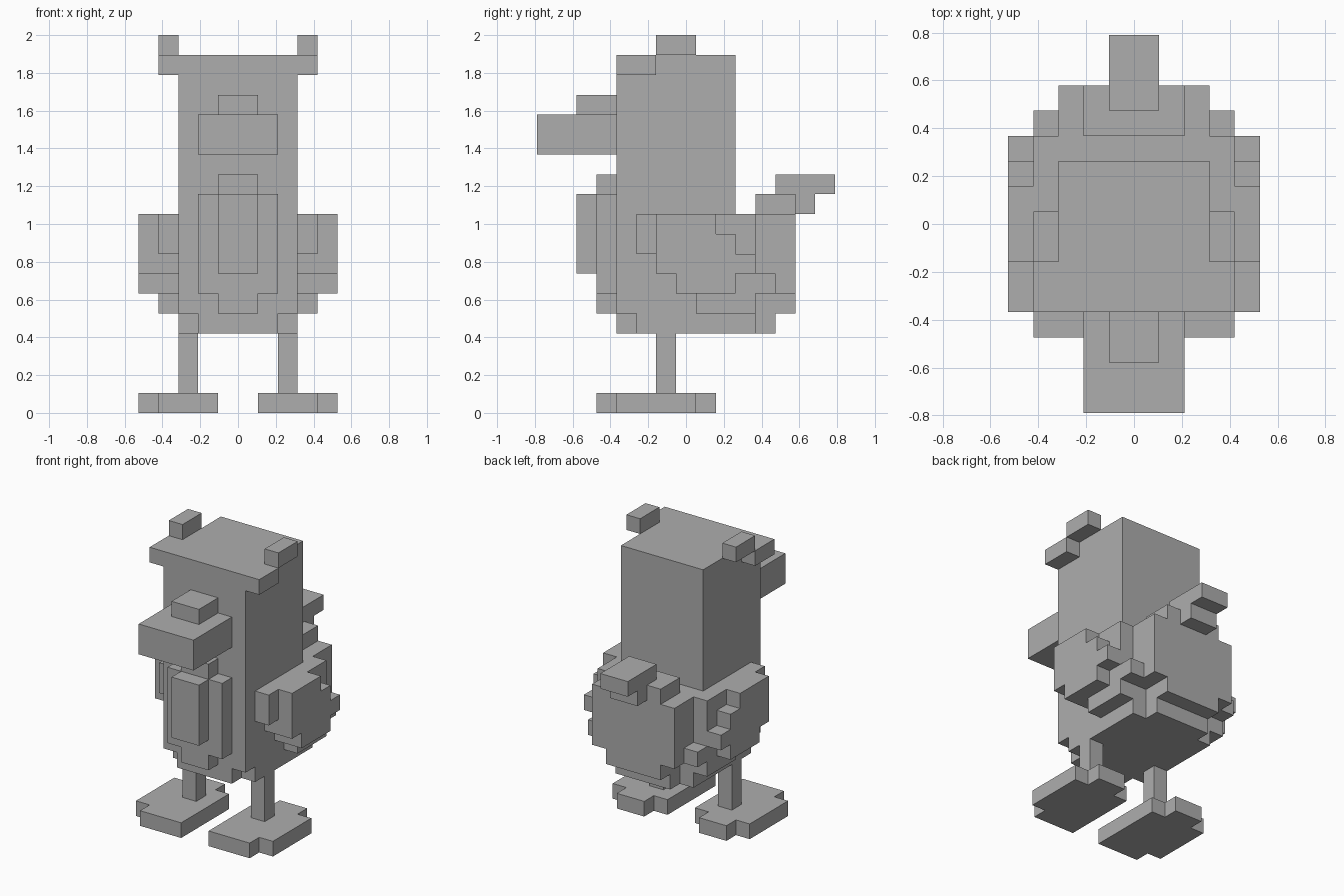
import bpy
import bmesh
import math
from mathutils import Vector

UNIT = 2 / 19  # edge length of one block

default_cube = bpy.data.objects.get("Cube")
if default_cube:
    bpy.data.objects.remove(default_cube, do_unlink=True)

grey = bpy.data.materials.new("plain_grey")
grey.use_nodes = True
colour = (0.42, 0.42, 0.42, 1)
grey.diffuse_color = colour
grey.node_tree.nodes["Principled BSDF"].inputs["Base Color"].default_value = colour


def fill(boxes):
    """Collect the unit cells covered by boxes given as x, y and z ranges."""
    return {(x, y, z)
            for xs, ys, zs in boxes
            for x in range(*xs) for y in range(*ys) for z in range(*zs)}


def build(name, cells):
    """Make one clean outer shell around a set of unit cells."""
    bm = bmesh.new()
    corners = {}

    def corner(point):
        key = tuple(round(value) for value in point)
        if key not in corners:
            position = Vector(key) + Vector((0, 0.5, 0))
            corners[key] = bm.verts.new(position * UNIT)
        return corners[key]

    for cell in cells:
        centre = Vector(cell) + Vector((0.5, 0.5, 0.5))
        for axis in range(3):
            for sign in (-1, 1):
                neighbour = list(cell)
                neighbour[axis] += sign
                if tuple(neighbour) in cells:
                    continue
                normal, side = Vector(), Vector()
                normal[axis] = sign / 2
                side[(axis + 1) % 3] = 0.5
                up = normal.cross(side) * 2
                middle = centre + normal
                bm.faces.new([corner(middle + side * a + up * b)
                              for a, b in ((-1, -1), (1, -1), (1, 1), (-1, 1))])
    # Merge the unit squares into large flat faces
    bmesh.ops.dissolve_limit(bm, angle_limit=math.radians(1),
                             verts=bm.verts[:], edges=bm.edges[:])
    mesh = bpy.data.meshes.new(name)
    bm.to_mesh(mesh)
    bm.free()
    mesh.materials.append(grey)
    part = bpy.data.objects.new(name, mesh)
    bpy.context.collection.objects.link(part)


def centred(name, *boxes):
    """Part symmetric about the middle; each box has a half width."""
    build(name, fill([((-half, half), ys, zs) for half, ys, zs in boxes]))


def paired(name, *boxes):
    """The same part on the left and, mirrored, on the right."""
    cells = fill(boxes)
    build("left_" + name, cells)
    build("right_" + name, {(-x - 1, y, z) for x, y, z in cells})


# Tall head running down into the rounded body
centred("body",
        (3, (-4, 2), (10, 18)),
        (3, (-4, 5), (6, 10)),
        (3, (-4, 3), (5, 6)),
        (2, (3, 5), (5, 6)),
        (3, (-3, 3), (4, 5)),
        (2, (-4, 4), (4, 5)))

# Beak with its raised bridge
centred("beak", (2, (-8, -4), (13, 15)), (1, (-6, -4), (15, 16)))

# Layered chest
centred("chest", (2, (-5, -4), (6, 11)), (1, (-5, -4), (5, 12)))
centred("chest_panel", (1, (-6, -5), (7, 11)))

# Upturned tail
centred("tail",
        (2, (3, 5), (10, 11)),
        (1, (5, 6), (10, 11)),
        (1, (4, 7), (11, 12)))

# Brow ends and ear tufts
paired("brow", ((3, 4), (-4, -2), (17, 18)))
paired("ear_tuft", ((3, 4), (-2, 0), (18, 19)))

# Stepped wings: inner layer, then outer feathers
paired("wing",
       ((3, 4), (-3, 3), (8, 10)),
       ((3, 4), (-2, 3), (7, 8)),
       ((3, 4), (-1, 4), (6, 7)),
       ((3, 4), (0, 3), (5, 6)),
       ((4, 5), (-2, 1), (9, 10)),
       ((4, 5), (-2, 2), (8, 9)),
       ((4, 5), (-2, 3), (7, 8)),
       ((4, 5), (-1, 2), (6, 7)))

# Legs and feet
paired("leg", ((2, 3), (-2, -1), (1, 4)))
paired("foot",
       ((1, 2), (-5, 0), (0, 1)),
       ((2, 4), (-5, 1), (0, 1)),
       ((4, 5), (-4, 0), (0, 1)))
